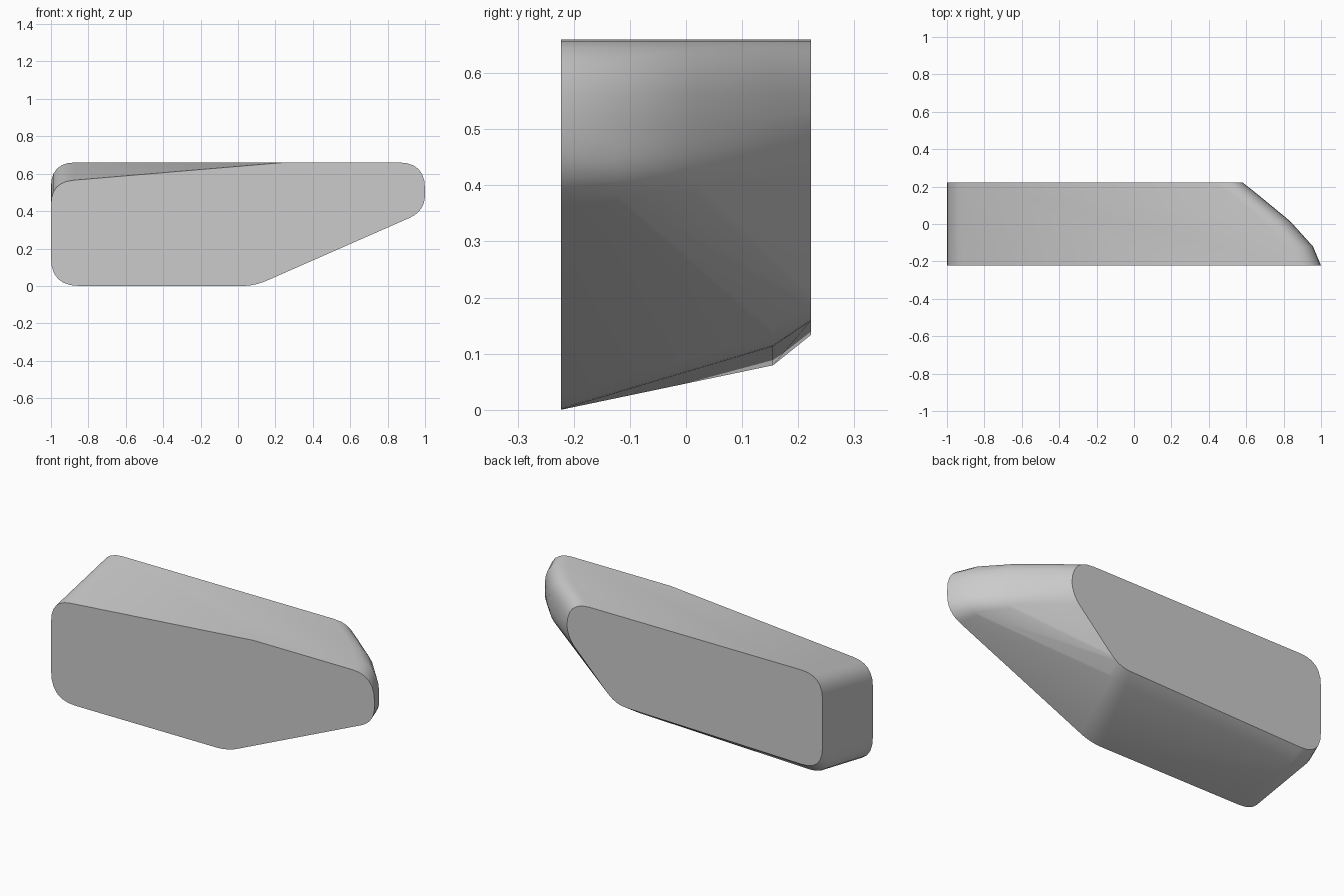
import bpy
import bmesh
import math
from mathutils import Vector

default = bpy.data.objects.get("Cube")
if default:
    bpy.data.objects.remove(default, do_unlink=True)

HALF = 0.2225   # half depth
TOP = 0.66      # height of the flat top
STEPS = 6       # segments per rounded corner


def rounded(corners, y):
    """Outline in the XZ plane at depth y; each corner is (x, z, radius)."""
    points = []
    count = len(corners)
    for i, (x, z, r) in enumerate(corners):
        here = Vector((x, y, z))
        if r == 0:
            points.append(here)
            continue
        before, after = corners[i - 1], corners[(i + 1) % count]
        a = here + (Vector((before[0], y, before[1])) - here).normalized() * r
        b = here + (Vector((after[0], y, after[1])) - here).normalized() * r
        for s in range(STEPS + 1):
            t = s / STEPS
            points.append(a * (1 - t) ** 2 + here * 2 * t * (1 - t) + b * t ** 2)
    return points


def section(y, left_z, keel_x, keel_z, tip_x, tip_z):
    """Cross-section with a straight top, a slanted nose and a rounded tail."""
    return rounded([(-1, left_z, 0.13), (keel_x, keel_z, 0.07),
                    (tip_x, tip_z, 0.07), (tip_x, TOP, 0.14),
                    (-1, TOP, 0.13)], y)


# Front outline: its top edge drops towards the tail
outline = rounded([(-1, 0, 0.15), (0.09, 0, 0.07), (1, 0.4, 0.09),
                   (1, TOP, 0.14), (0.25, TOP, 0), (-1, 0.555, 0.12)], -HALF)

# Bulging nose sections
for y, tip_x, tip_z in ((-0.12, 0.957, 0.4), (0.016, 0.834, 0.41)):
    t = (y + HALF) / (2 * HALF)
    outline += [p for p in section(y, 0.13 * t, 0.09 + 0.16 * t, 0.13 * t,
                                   tip_x, tip_z) if p.x > 0.4]

# Edge of the lower rear chamfer, then the rear outline
chamfer = section(0.155, 0.075, 0.25, 0.115, 0.665, 0.44)
outline += [p for p in chamfer if p.z < 0.5 or p.x > 0]
outline += section(HALF, 0.13, 0.28, 0.16, 0.58, 0.46)

# Skin the outlines as one convex solid
bm = bmesh.new()
for p in outline:
    bm.verts.new(p)
bmesh.ops.remove_doubles(bm, verts=bm.verts[:], dist=0.0005)
bmesh.ops.convex_hull(bm, input=bm.verts[:])
bmesh.ops.delete(bm, geom=[v for v in bm.verts if not v.link_faces],
                 context='VERTS')
bmesh.ops.dissolve_limit(bm, angle_limit=math.radians(0.3),
                         verts=bm.verts[:], edges=bm.edges[:])
bmesh.ops.recalc_face_normals(bm, faces=bm.faces[:])

mesh = bpy.data.meshes.new("wedge_body")
bm.to_mesh(mesh)
bm.free()
body = bpy.data.objects.new("wedge_body", mesh)
bpy.context.collection.objects.link(body)

# Plain grey
grey = bpy.data.materials.new("plain_grey")
grey.use_nodes = True
colour = (0.6, 0.6, 0.6, 1)
grey.diffuse_color = colour
grey.node_tree.nodes["Principled BSDF"].inputs["Base Color"].default_value = colour
mesh.materials.append(grey)

# Smooth sides, crisp front and rear rims
bpy.ops.object.select_all(action='DESELECT')
body.select_set(True)
bpy.context.view_layer.objects.active = body
bpy.ops.object.shade_smooth_by_angle(angle=math.radians(34))
